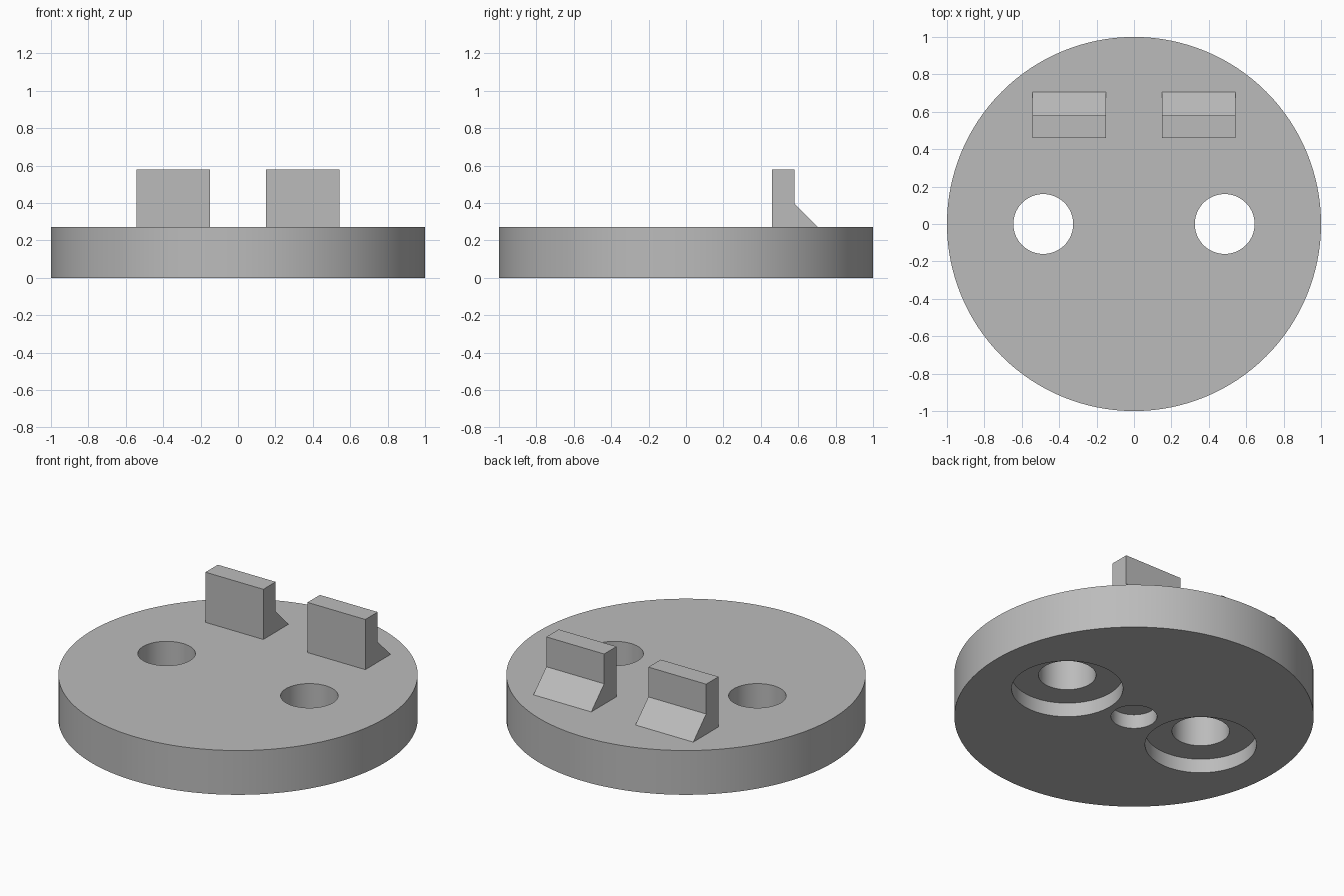
import bpy
import bmesh
from math import radians

cube = bpy.data.objects.get("Cube")
if cube:
    bpy.data.objects.remove(cube, do_unlink=True)

grey = bpy.data.materials.new("plain grey")
grey.use_nodes = True
GREY = (0.5, 0.5, 0.5, 1)
grey.diffuse_color = GREY
grey.node_tree.nodes["Principled BSDF"].inputs["Base Color"].default_value = GREY

HEIGHT = 0.272
HOLE_X = 0.485
RECESS = 0.087


def cylinder(name, radius, bottom, top, x=0, sides=96):
    bpy.ops.mesh.primitive_cylinder_add(
        vertices=sides, radius=radius, depth=top - bottom,
        location=(x, 0, (bottom + top) / 2))
    obj = bpy.context.object
    obj.name = name
    obj.data.materials.append(grey)
    return obj


def cut(target, cutter):
    mod = target.modifiers.new("cut", "BOOLEAN")
    mod.operation = "DIFFERENCE"
    mod.solver = "EXACT"
    mod.object = cutter
    bpy.context.view_layer.objects.active = target
    bpy.ops.object.modifier_apply(modifier=mod.name)
    bpy.data.objects.remove(cutter, do_unlink=True)


def prism(name, profile, x0, x1):
    """Extrude a y-z profile along x."""
    bm = bmesh.new()
    face = bm.faces.new([bm.verts.new((x0, y, z)) for y, z in profile])
    ext = bmesh.ops.extrude_face_region(bm, geom=[face])
    verts = [v for v in ext["geom"] if isinstance(v, bmesh.types.BMVert)]
    bmesh.ops.translate(bm, verts=verts, vec=(x1 - x0, 0, 0))
    bmesh.ops.recalc_face_normals(bm, faces=bm.faces)
    mesh = bpy.data.meshes.new(name)
    bm.to_mesh(mesh)
    bm.free()
    mesh.materials.append(grey)
    obj = bpy.data.objects.new(name, mesh)
    bpy.context.collection.objects.link(obj)
    return obj


# Round base with two counterbored holes and a shallow centre recess below
base = cylinder("round_base", 1, 0, HEIGHT, sides=128)
for x in (-HOLE_X, HOLE_X):
    cut(base, cylinder("recess_cutter", 0.31, -0.1, RECESS, x))
    cut(base, cylinder("hole_cutter", 0.16, -0.1, HEIGHT + 0.1, x))
cut(base, cylinder("centre_cutter", 0.128, -0.1, RECESS, sides=64))

bpy.ops.object.select_all(action="DESELECT")
base.select_set(True)
bpy.context.view_layer.objects.active = base
bpy.ops.object.shade_smooth_by_angle(angle=radians(30))

# Upright tabs with a sloped brace at the back
profile = [(0.46, HEIGHT), (0.705, HEIGHT), (0.58, 0.397), (0.58, 0.58), (0.46, 0.58)]
prism("left_tab", profile, 0.15, 0.543)
prism("right_tab", profile, -0.543, -0.15)
